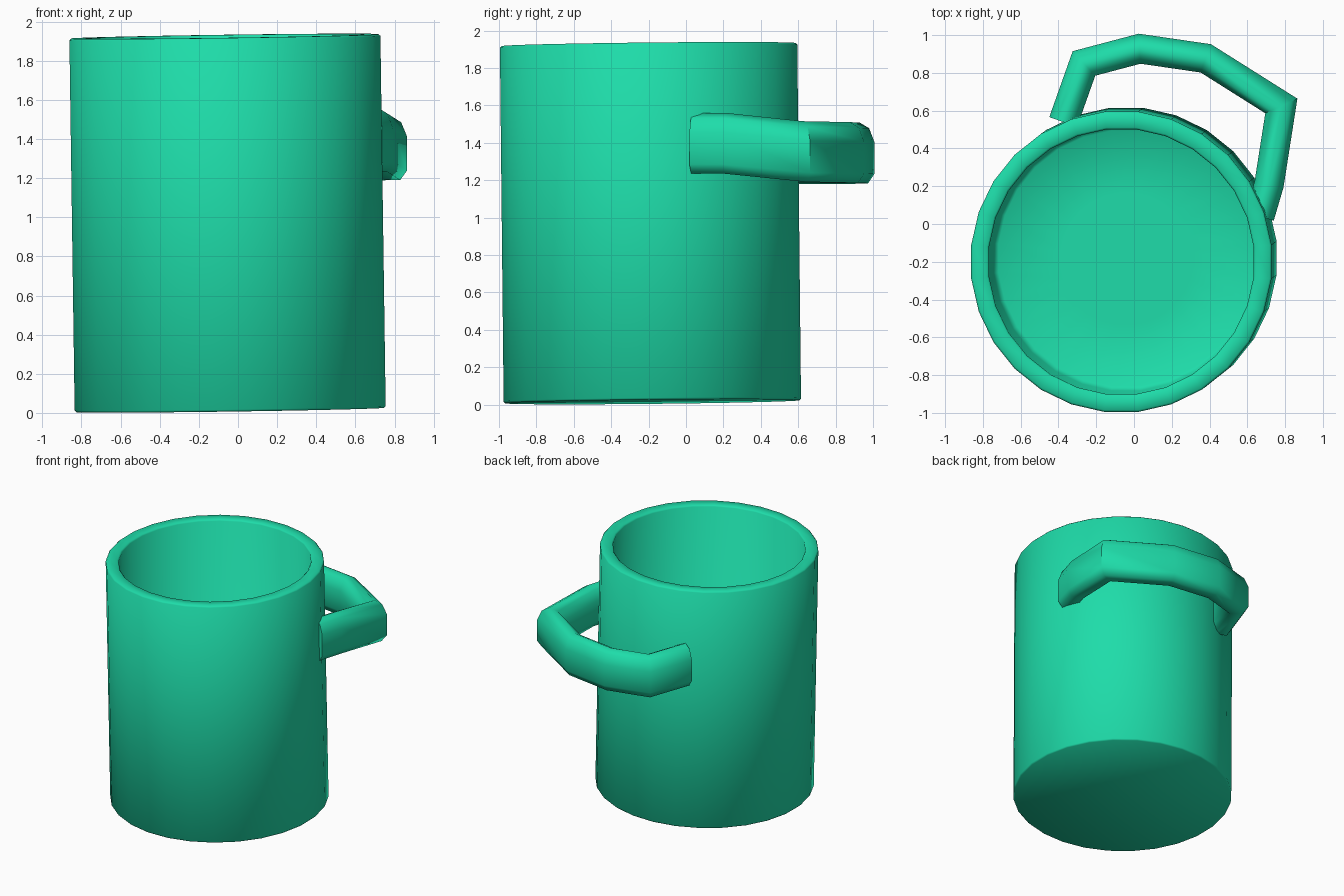
import bpy, bmesh, math
from mathutils import Vector

if "Cube" in bpy.data.objects:
    bpy.data.objects.remove(bpy.data.objects["Cube"])

green = bpy.data.materials.new("green_glaze")
green.diffuse_color = (0.013, 0.72, 0.40, 1)
green.use_nodes = True
green.node_tree.nodes["Principled BSDF"].inputs["Base Color"].default_value = green.diffuse_color


def finish(name, bm, angle):
    bmesh.ops.recalc_face_normals(bm, faces=bm.faces)
    mesh = bpy.data.meshes.new(name)
    bm.to_mesh(mesh)
    bm.free()
    mesh.materials.append(green)
    obj = bpy.data.objects.new(name, mesh)
    bpy.context.collection.objects.link(obj)
    bpy.ops.object.select_all(action='DESELECT')
    obj.select_set(True)
    bpy.context.view_layer.objects.active = obj
    bpy.ops.object.shade_smooth_by_angle(angle=math.radians(angle))
    return obj


def loft(bm, rings):
    # skin consecutive closed rings and cap both ends
    vs = [[bm.verts.new(p) for p in ring] for ring in rings]
    n = len(vs[0])
    for a, b in zip(vs, vs[1:]):
        for i in range(n):
            j = (i + 1) % n
            bm.faces.new((a[i], a[j], b[j], b[i]))
    bm.faces.new(vs[0])
    bm.faces.new(vs[-1])


# mug body: hollow lathe profile (radius, height), leaning slightly
SIDES = 28
profile = [(0.79, 0), (0.80, 0.01), (0.80, 1.90), (0.79, 1.91),
           (0.715, 1.91), (0.705, 1.90), (0.705, 0.12), (0.68, 0.10), (0.35, 0.10)]
rings = []
for r, z in profile:
    angles = [2 * math.pi * (i + 0.5) / SIDES for i in range(SIDES)]
    rings.append([(r * math.cos(a), r * math.sin(a), z) for a in angles])
bm = bmesh.new()
loft(bm, rings)
body = finish("mug_body", bm, 60)
body.rotation_mode = 'QUATERNION'
body.rotation_quaternion = Vector((0, 0, 1)).rotation_difference(Vector((-0.027, -0.02, 1.91)))
body.location = (-0.04, -0.18, 0.015)

# handle: angular path around the back right, swept with a tall rounded section
path = [(-0.375, 0.54, 1.34), (-0.265, 0.85, 1.34), (0.03, 0.928, 1.343),
        (0.38, 0.877, 1.345), (0.78, 0.625, 1.35), (0.715, 0.21, 1.395),
        (0.665, 0.04, 1.395)]
section = [(0.078, -0.11), (0.078, 0.06), (0.05, 0.135), (0.0, 0.165), (-0.05, 0.14),
           (-0.078, 0.06), (-0.078, -0.10), (-0.045, -0.155), (0.045, -0.16)]
pts = [Vector(p) for p in path]
rings = []
for i, p in enumerate(pts):
    t0 = (pts[i] - pts[i - 1]).xy.normalized() if i else None
    t1 = (pts[i + 1] - pts[i]).xy.normalized() if i + 1 < len(pts) else None
    t = ((t0 or t1) + (t1 or t0)).normalized()
    miter = 1 / max(0.6, t.dot(t0 or t1))
    out = Vector((-t.y, t.x, 0)) * miter
    rings.append([p + out * u + Vector((0, 0, v)) for u, v in section])
bm = bmesh.new()
loft(bm, rings)
finish("handle", bm, 60)
